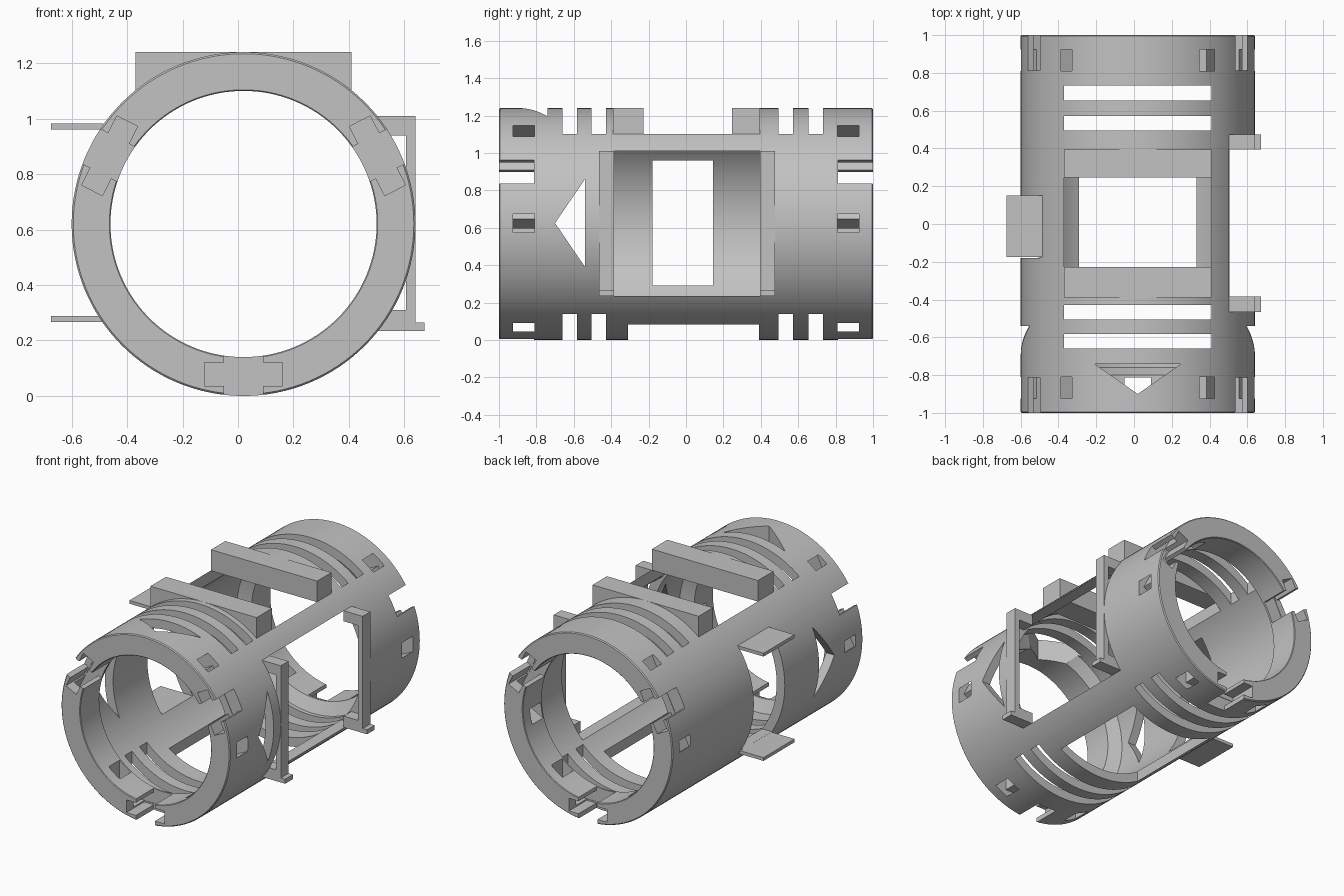
import bpy, bmesh, math
from mathutils import Matrix, Vector

old = bpy.data.objects.get("Cube")
if old:
    bpy.data.objects.remove(old, do_unlink=True)

CX, CZ, R_OUT, R_LIP, R_WIDE = 0.02, 0.62, 0.62, 0.48, 0.56

grey = bpy.data.materials.new("plain grey")
grey.use_nodes = True
colour = (0.54, 0.54, 0.54, 1)
grey.diffuse_color = colour
grey.node_tree.nodes["Principled BSDF"].inputs["Base Color"].default_value = colour


def finish(name, bm):
    bmesh.ops.recalc_face_normals(bm, faces=bm.faces)
    mesh = bpy.data.meshes.new(name)
    bm.to_mesh(mesh)
    bm.free()
    mesh.materials.append(grey)
    ob = bpy.data.objects.new(name, mesh)
    bpy.context.collection.objects.link(ob)
    return ob


def prism(name, points, depth, matrix=None):
    """Extrude a flat outline by a vector."""
    bm = bmesh.new()
    face = bm.faces.new([bm.verts.new(p) for p in points])
    new = bmesh.ops.extrude_face_region(bm, geom=[face])["geom"]
    verts = [v for v in new if isinstance(v, bmesh.types.BMVert)]
    bmesh.ops.translate(bm, verts=verts, vec=Vector(depth))
    if matrix:
        bm.transform(matrix)
    return finish(name, bm)


def box(name, x, y, z, matrix=None):
    outline = [(x[0], y[0], z[0]), (x[1], y[0], z[0]),
               (x[1], y[1], z[0]), (x[0], y[1], z[0])]
    return prism(name, outline, (0, 0, z[1] - z[0]), matrix)


def lathe(name, profile):
    """Spin a closed (radius, y) outline about the tube axis."""
    bm = bmesh.new()
    verts = [bm.verts.new((CX + r, y, CZ)) for r, y in profile]
    edges = [bm.edges.new((verts[i - 1], verts[i])) for i in range(len(verts))]
    bmesh.ops.spin(bm, geom=verts + edges, cent=(CX, 0, CZ), axis=(0, 1, 0),
                   angle=math.tau, steps=128)
    bmesh.ops.remove_doubles(bm, verts=bm.verts, dist=0.0001)
    return finish(name, bm)


def apply_cut(target, cutter):
    mod = target.modifiers.new("cut", "BOOLEAN")
    mod.operation, mod.solver, mod.object = "DIFFERENCE", "EXACT", cutter
    bpy.context.view_layer.objects.active = target
    bpy.ops.object.modifier_apply(modifier=mod.name)
    bpy.data.objects.remove(cutter, do_unlink=True)


# Thin-walled tube with a thicker lip at each end
half = [(R_OUT, 0.994), (R_OUT - 0.006, 1), (R_LIP + 0.004, 1), (R_LIP, 0.996),
        (R_LIP, 0.8), (R_WIDE, 0.76)]
tube = lathe("slotted_tube", half + [(r, -y) for r, y in reversed(half)])


def cut(*args):
    apply_cut(tube, box("cutter", *args))


# Rows of slots through the top and bottom walls
wide = (CX - 0.39, CX + 0.39)
for y in (-0.66, -0.505, 0.495, 0.655):
    cut(wide, (y, y + 0.077), (-0.1, 1.4))

# Large openings: top, bottom, left side, right side
cut(wide, (-0.39, 0.395), (0.7, 1.4))
cut((CX - 0.31, CX + 0.31), (-0.31, 0.39), (-0.1, 0.5))
cut((0.3, 0.8), (-0.465, 0.475), (0.235, 1.01))
cut((-0.8, -0.3), (-0.18, 0.145), (0.29, 0.96))

# Arrow-shaped openings: through both sides, and in the top
apply_cut(tube, prism("arrow", [(-1, -0.70, 0.625), (-1, -0.54, 0.39),
                                (-1, -0.54, 0.86)], (2, 0, 0)))
apply_cut(tube, prism("arrow", [(CX, -0.9, 0.8), (CX + 0.23, -0.74, 0.8),
                                (CX - 0.23, -0.74, 0.8)], (0, 0, 0.6)))

# Cross-shaped end notches with latch holes, three at each end
for angle in (-90, 27, 153):
    turn = Matrix.Translation((CX, 0, CZ)) @ Matrix.Rotation(math.radians(-angle), 4, "Y")
    for end in (-1, 1):
        notch = sorted((end * 1.1, end * 0.813))
        latch = sorted((end * 0.925, end * 0.81))
        cut((0.4, 0.8), notch, (-0.07, 0.07), turn)
        cut((0.5, 0.584), notch, (-0.14, 0.14), turn)
        cut((0.53, 0.575), latch, (-0.3, 0.3), turn)
        for side in (-1, 1):
            cut((0.3, 0.8), latch, sorted((side * 0.24, side * 0.322)), turn)

# Flat blocks on top, bridging the ends of the opening
for name, y in (("front", (-0.39, -0.227)), ("back", (0.245, 0.395))):
    box(name + "_top_block", wide, y, (1.1, 1.24))

# Bracket frames with a foot on the left side
for name, y in (("front", (-0.465, -0.385)), ("back", (0.395, 0.475))):
    outline = [(0.5, 0.235), (0.672, 0.235), (0.672, 0.265), (0.64, 0.265),
               (0.64, 1.01), (0.5, 1.01), (0.5, 0.94), (0.605, 0.94),
               (0.605, 0.31), (0.5, 0.31)]
    prism(name + "_bracket", [(x, y[0], z) for x, z in outline], (0, y[1] - y[0], 0))

# Thin tabs above and below the right side opening
for name, z in (("lower", 0.267), ("upper", 0.96)):
    box(name + "_tab", (-0.675, -0.485), (-0.175, 0.15), (z, z + 0.022))

# Smooth the curved walls, keep edges sharp
bpy.ops.object.select_all(action="DESELECT")
tube.select_set(True)
bpy.context.view_layer.objects.active = tube
bpy.ops.object.shade_smooth_by_angle(angle=math.radians(25))
